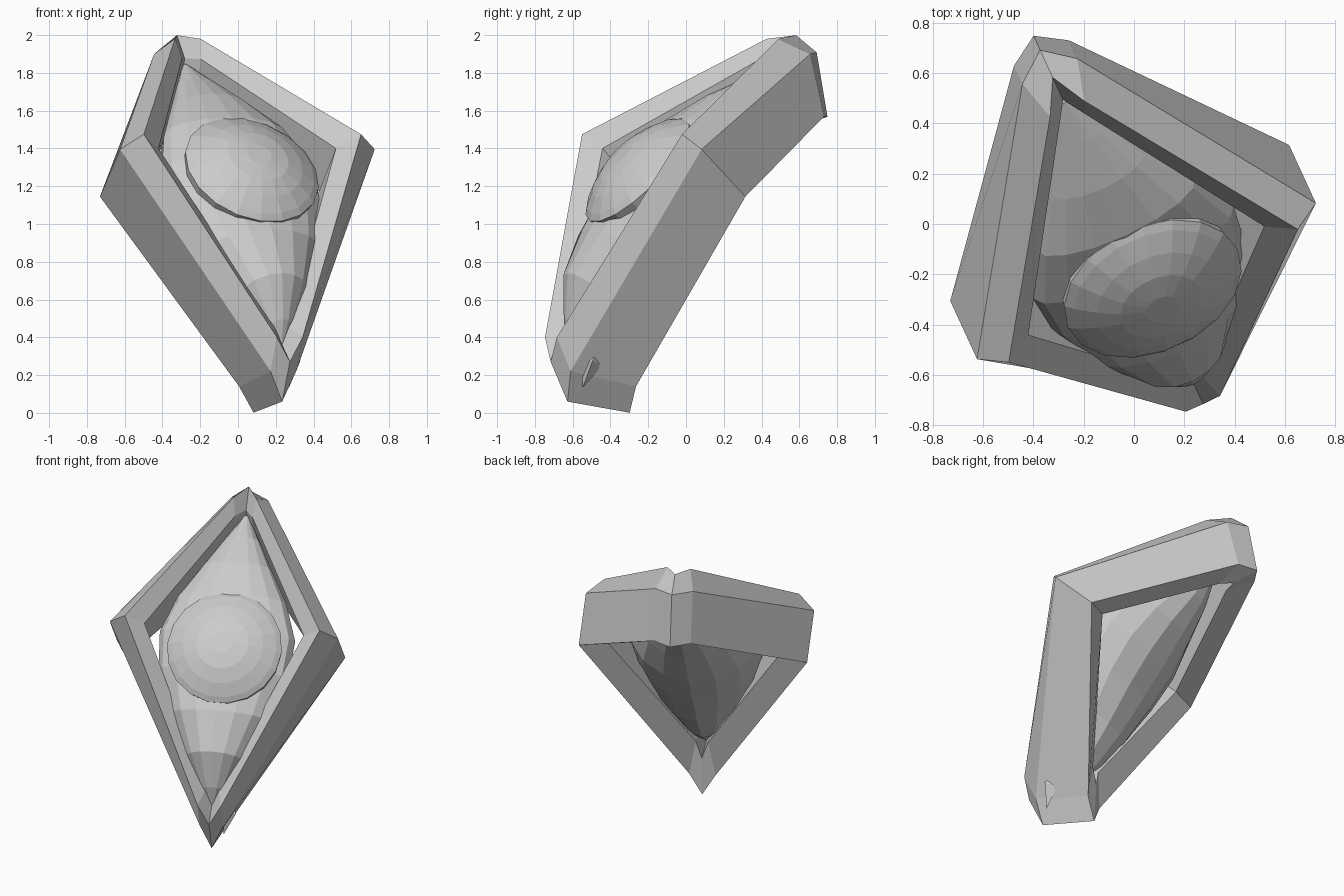
import bpy, bmesh, math
from mathutils import Matrix, Vector

if "Cube" in bpy.data.objects:
    bpy.data.objects.remove(bpy.data.objects["Cube"], do_unlink=True)

# Single stone grey material
grey = bpy.data.materials.new("light_grey")
grey.use_nodes = True
grey.diffuse_color = (0.6, 0.6, 0.6, 1)
grey.node_tree.nodes["Principled BSDF"].inputs["Base Color"].default_value = (0.6, 0.6, 0.6, 1)

# Tilted local frame: across, along, outward
across = Vector((0.908, 0.418, 0)).normalized()
outward = Vector((0.312, -0.672, 0.672))
outward = (outward - across * outward.dot(across)).normalized()
along = outward.cross(across)
PLACE = Matrix((across, along, outward)).transposed().to_4x4()
PLACE.translation = Vector((0, 0, 1)) - across * 0.05


def finish(bm, name):
    bmesh.ops.recalc_face_normals(bm, faces=bm.faces)
    mesh = bpy.data.meshes.new(name)
    bm.to_mesh(mesh)
    bm.free()
    mesh.materials.append(grey)
    obj = bpy.data.objects.new(name, mesh)
    obj.matrix_world = PLACE
    bpy.context.collection.objects.link(obj)
    return obj


def bridge(bm, a, b):
    n = len(a)
    for i in range(n):
        j = (i + 1) % n
        bm.faces.new((a[i], a[j], b[j], b[i]))


def mirrored_ring(bm, half):
    left = [(-u, v, w) for u, v, w in half[-2:0:-1]]
    return [bm.verts.new(p) for p in half + left]


# Diamond frame: half outlines from bottom tip to top tip
ridge = [(0, -1.055, .077), (.075, -.958, .163), (.633, .156, .535), (.075, 1.08, .268), (0, 1.187, .179)]
outer = [(0, -1.145, -.137), (.075, -1.036, -.017), (.742, .14, .434), (.12, 1.132, .092), (0, 1.2, .029)]
back = [(0, -.945, -.445), (.085, -.844, -.35), (.742, .126, .077), (.12, .94, -.19), (0, .99, -.246)]
back_inner = [(0, -.74, -.28), (.04, -.66, -.2), (.55, .13, .1), (.05, .78, -.11), (0, .84, -.16)]
front_inner = [(0, -.9, .06), (.04, -.83, .12), (.517, .145, .436), (.055, .97, .23), (0, 1.03, .17)]
bm = bmesh.new()
rings = [mirrored_ring(bm, r) for r in (ridge, outer, back, back_inner, front_inner)]
for i, ring in enumerate(rings):
    bridge(bm, ring, rings[(i + 1) % len(rings)])
finish(bm, "diamond_frame")

# Almond body: closed sections of (along, half width, edge, front crown, back crown)
sections = [(-.93, .015, .0, .05, -.06), (-.83, .09, .05, .165, -.12), (-.64, .2, .13, .32, -.18),
            (-.38, .33, .2, .38, -.18), (-.1, .42, .25, .4, -.15), (.15, .44, .27, .41, -.12),
            (.4, .35, .27, .4, -.08), (.63, .22, .22, .33, -.05), (.83, .11, .17, .24, .02),
            (1.0, .015, .12, .16, .08)]
bm = bmesh.new()
loops = []
STEPS = 16
for v, half, edge, front, rear in sections:
    loop = []
    for i in range(STEPS):
        a = math.tau * i / STEPS
        rise = front - edge if math.sin(a) > 0 else edge - rear
        loop.append(bm.verts.new((half * math.cos(a), v, edge + rise * math.sin(a))))
    loops.append(loop)
for a, b in zip(loops, loops[1:]):
    bridge(bm, a, b)
bm.faces.new(loops[0])
bm.faces.new(loops[-1])
finish(bm, "almond_body")

# Round domed lens with a raised rim
SIDES = 18
bm = bmesh.new()
loops = []
for r, w in [(.36, .33), (.372, .39), (.34, .415), (.26, .46), (.17, .495), (.07, .512)]:
    loops.append([bm.verts.new((.01 + r * math.cos(math.tau * i / SIDES),
                                .035 + r * math.sin(math.tau * i / SIDES), w)) for i in range(SIDES)])
for a, b in zip(loops, loops[1:]):
    bridge(bm, a, b)
bm.faces.new(loops[0])
bm.faces.new(loops[-1])
finish(bm, "domed_lens")

# Small sliver standing out of the lower side of the frame
bm = bmesh.new()
bmesh.ops.create_cone(bm, segments=4, radius1=1, radius2=0, depth=1, cap_ends=True)
sliver = finish(bm, "side_sliver")
sliver.matrix_world = (Matrix.Translation((.3, -.495, .275)) @ Matrix.Rotation(-.35, 4, 'X')
                       @ Matrix.Rotation(math.pi / 2, 4, 'Y') @ Matrix.Diagonal((.15, .06, .06, 1)))
